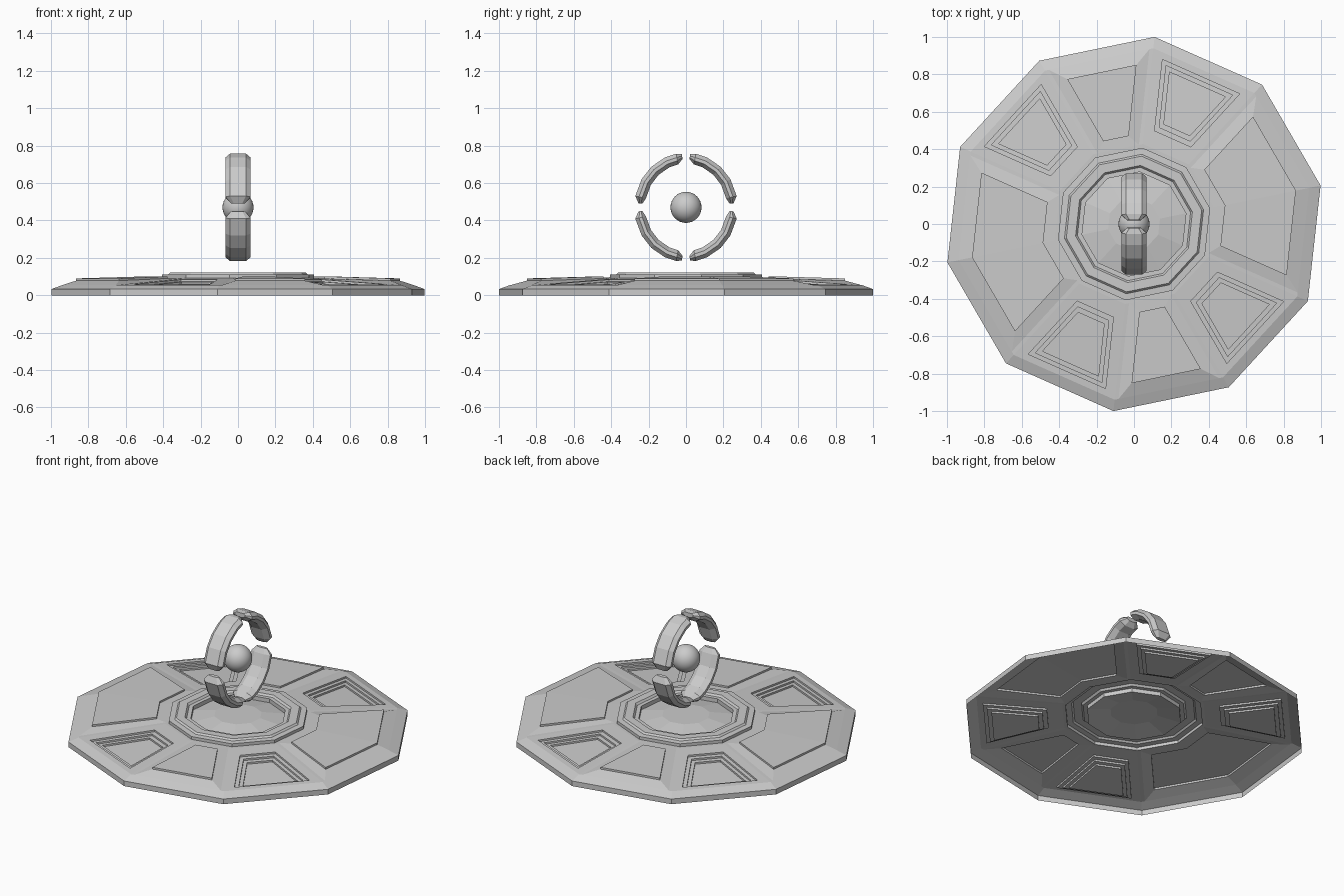
import bpy, bmesh, math
from mathutils import Vector

if "Cube" in bpy.data.objects:
    bpy.data.objects.remove(bpy.data.objects["Cube"])

A0, STEP = math.radians(11.8), math.radians(36)


def finish(bm, name):
    me = bpy.data.meshes.new(name)
    bm.to_mesh(me)
    bm.free()
    ob = bpy.data.objects.new(name, me)
    bpy.context.collection.objects.link(ob)
    return ob


def corner(r, k, z):
    a = A0 + k * STEP
    return Vector((1.013 * r * math.cos(a), r * math.sin(a), z))


def bridge(bm, a, b):
    n = len(a)
    for i in range(n):
        j = (i + 1) % n
        bm.faces.new([bm.verts.new(p) for p in (a[i], a[j], b[j], b[i])])


def base_z(r):
    return 0.055 + (0.945 - r) * 0.07


def row(r, k, n, d, z):
    """Points along the decagon edge(s) of n sectors, pulled in by d at both ends."""
    pts = [corner(r, k + i, z) for i in range(n + 1)]
    t = d / math.sin(math.radians(72))
    first = pts[0] + (pts[1] - pts[0]).normalized() * t
    last = pts[-1] + (pts[-2] - pts[-1]).normalized() * t
    return [first] + pts[1:-1] + [last]


def panel(bm, k, n, levels):
    """Nested outlines (outer r, inner r, side inset, outer z, inner z), then a cap."""
    prev = None
    for ro, ri, d, zo, zi in levels:
        out, inn = row(ro, k, n, d, zo), row(ri, k, n, d, zi)
        loop = out + inn[::-1]
        if prev:
            bridge(bm, prev, loop)
        prev = loop
    for i in range(n):
        bm.faces.new([bm.verts.new(p) for p in (out[i], out[i + 1], inn[i + 1], inn[i])])


# Base: open decagonal shell
bm = bmesh.new()
RO, RI = 0.945, 0.43


def rings(profile):
    loops = [[corner(r, k, z) for k in range(10)] for r, z in profile]
    for a, b in zip(loops, loops[1:]):
        bridge(bm, a, b)


rings([(1.006, 0), (1.006, 0.033), (RO, base_z(RO))])

# Raised and stepped-recess panels around the plate
edge = (RO, RI, 0, base_z(RO), base_z(RI))
raised = [edge, (RO, RI, 0.02, base_z(RO), base_z(RI)),
          (0.873, 0.49, 0.08, 0.078, 0.09), (0.873, 0.49, 0.08, 0.09, 0.101)]
recess = [edge]
depth = 0
for ro, ri, d in ((0.908, 0.525, 0.055), (0.885, 0.553, 0.078), (0.86, 0.58, 0.1)):
    recess.append((ro, ri, d, base_z(ro) - depth, base_z(ri) - depth))
    depth += 0.011
    recess.append((ro, ri, d, base_z(ro) - depth, base_z(ri) - depth))
for half in (0, 5):
    panel(bm, half - 1, 2, raised)
    panel(bm, half + 1, 1, recess)
    panel(bm, half + 2, 1, raised)
    panel(bm, half + 3, 1, recess)

# Central stepped ring with a low dome in its well
rings([(RI, base_z(RI)), (0.41, base_z(RI)), (0.41, 0.11), (0.375, 0.112), (0.365, 0.122),
       (0.315, 0.122), (0.305, 0.11), (0.28, 0.11), (0.28, 0.085), (0.14, 0.11)])
bm.faces.new([bm.verts.new(corner(0.14, k, 0.11)) for k in range(10)])

bmesh.ops.remove_doubles(bm, verts=bm.verts, dist=0.0003)
bmesh.ops.recalc_face_normals(bm, faces=bm.faces)
if sum(f.normal.z * f.calc_area() for f in bm.faces) < 0:
    bmesh.ops.reverse_faces(bm, faces=bm.faces)
finish(bm, "base_plate")

# Four faceted ring segments floating upright above the base
CZ = 0.47
# station: angle, outer inset, inner inset, width factor
stations = [(4.5, 0.022, 0.015, 0.55), (12, 0, 0, 1), (31, 0, 0, 1), (48, 0, 0, 1),
            (66, 0, 0, 1), (79, 0, 0, 1), (85.5, 0.007, 0.025, 0.55)]
section = [(-0.043, 0), (0.043, 0), (0.067, -0.02), (0.067, -0.038),
           (0.035, -0.058), (-0.035, -0.058), (-0.067, -0.038), (-0.067, -0.02)]
for sy, sz, name in ((1, 1, "upper_back"), (-1, 1, "upper_front"),
                     (1, -1, "lower_back"), (-1, -1, "lower_front")):
    bm = bmesh.new()
    loops = []
    for ang, io, ii, w in stations:
        a = math.radians(ang)
        loop = []
        for x, h in section:
            f = -h / 0.058
            r = h - io * (1 - f) + ii * f
            loop.append(bm.verts.new((x * w, sy * (0.277 + r) * math.cos(a),
                                      CZ + sz * (0.292 + r) * math.sin(a))))
        loops.append(loop)
    for a, b in zip(loops, loops[1:]):
        for i in range(8):
            j = (i + 1) % 8
            bm.faces.new((a[i], a[j], b[j], b[i]))
    bm.faces.new(loops[0])
    bm.faces.new(loops[-1])
    bmesh.ops.recalc_face_normals(bm, faces=bm.faces)
    finish(bm, name + "_ring_segment")

# Smooth core ball
bpy.ops.mesh.primitive_uv_sphere_add(segments=32, ring_count=16, radius=0.083, location=(0, 0, CZ))
bpy.context.object.name = "core_ball"
bpy.ops.object.shade_smooth()
